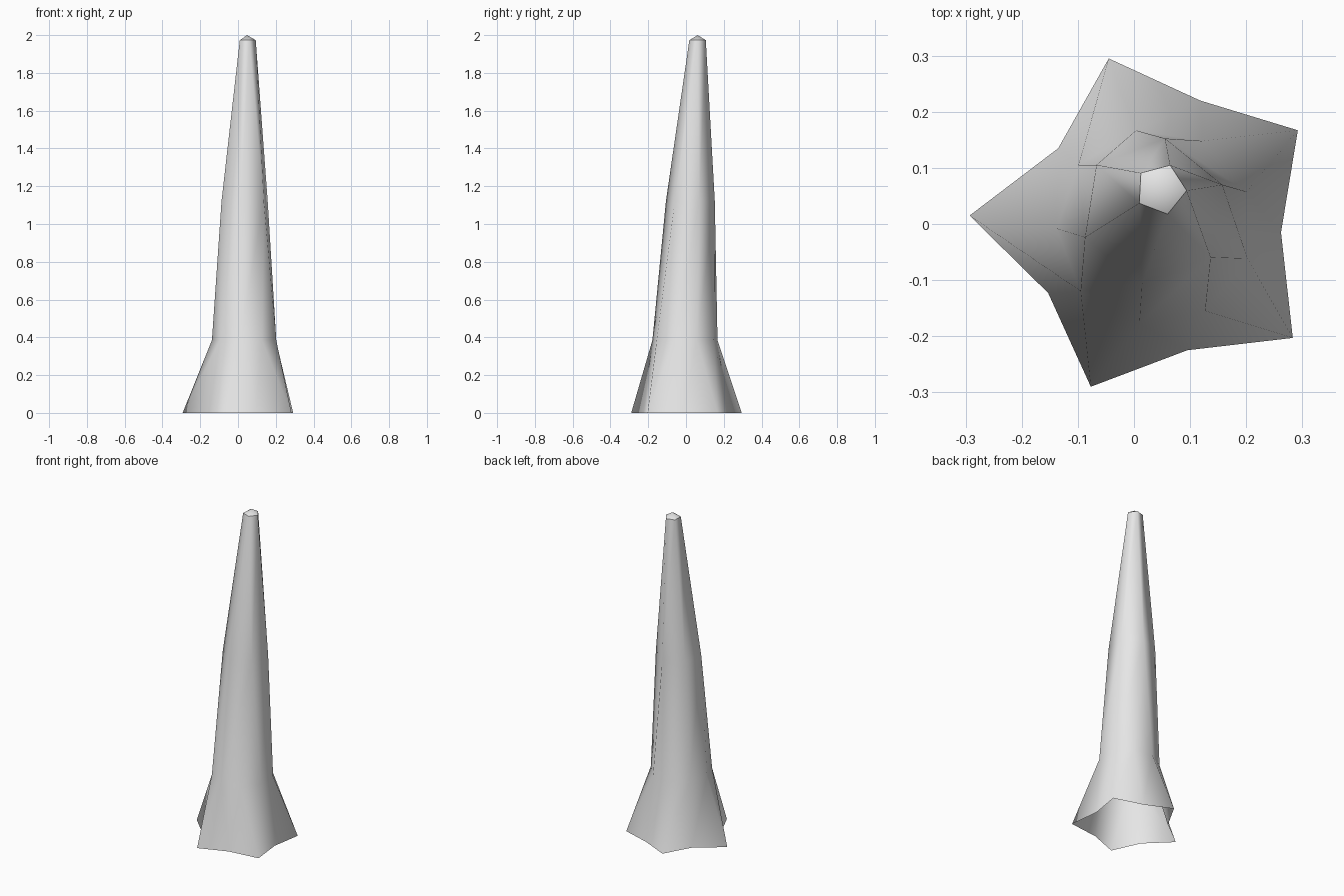
import bpy
import bmesh
from math import radians, cos, sin

cube = bpy.data.objects.get("Cube")
if cube:
    bpy.data.objects.remove(cube, do_unlink=True)

bark = bpy.data.materials.new("pale_grey")
bark.use_nodes = True
grey = (0.8, 0.8, 0.8, 1)
bark.diffuse_color = grey
bark.node_tree.nodes["Principled BSDF"].inputs["Base Color"].default_value = grey

bm = bmesh.new()


def ring(sides, cx, cy, radius, z):
    """Regular loop, running clockwise from the back left."""
    angles = [radians(141 - 360 * i / sides) for i in range(sides)]
    return [bm.verts.new((cx + radius * cos(a), cy + radius * sin(a), z)) for a in angles]


def bridge(low, high):
    """Join two loops with different vertex counts by triangles."""
    n, m = len(low), len(high)
    i = j = 0
    while i < n or j < m:
        a, b = low[i % n], high[j % m]
        if j == m or (i < n and (i + 1) / n <= (j + 1) / m + 0.012):
            i += 1
            bm.faces.new((a, b, low[i % n]))
        else:
            j += 1
            bm.faces.new((a, b, high[j % m]))


# Flared root outline, alternating hollows and tips
roots = [(-0.135, 0.135), (-0.045, 0.295), (0.118, 0.22), (0.292, 0.167),
         (0.262, -0.015), (0.283, -0.203), (0.095, -0.225), (-0.077, -0.29),
         (-0.153, -0.123), (-0.293, 0.015)]
loops = [[bm.verts.new((x, y, 0)) for x, y in roots],
         ring(9, 0.037, -0.005, 0.175, 0.385),
         ring(6, 0.035, 0.023, 0.131, 1.12),
         ring(5, 0.048, 0.062, 0.046, 1.973)]
for low, high in zip(loops, loops[1:]):
    bridge(low, high)

# Low pointed cap with a crisp rim
tip = bm.verts.new((0.048, 0.062, 2))
rim = loops[-1]
for a, b in zip(rim, rim[1:] + rim[:1]):
    bm.faces.new((a, tip, b))
    bm.edges.get((a, b)).smooth = False

bmesh.ops.recalc_face_normals(bm, faces=bm.faces)
for face in bm.faces:
    face.smooth = True

mesh = bpy.data.meshes.new("trunk")
bm.to_mesh(mesh)
bm.free()
mesh.materials.append(bark)
trunk = bpy.data.objects.new("trunk", mesh)
bpy.context.collection.objects.link(trunk)
